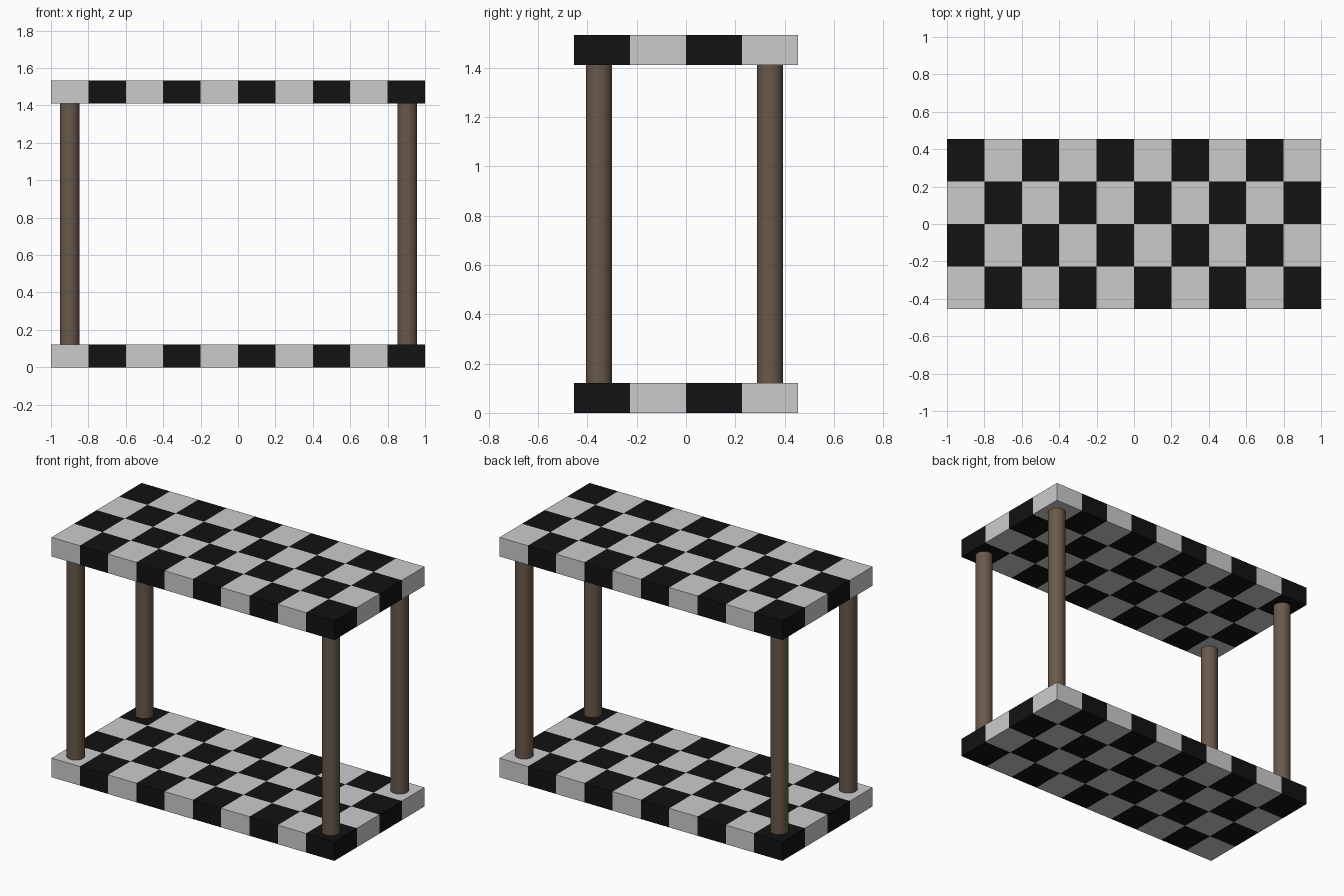
import bpy, bmesh

if "Cube" in bpy.data.objects:
    bpy.data.objects.remove(bpy.data.objects["Cube"])

NX, NY = 10, 4            # checker tiles along x and y
W, D, T = 2.0, 0.91, 0.122  # slab size
TOP_Z = 1.411             # underside of the upper slab


def material(name, rgb):
    m = bpy.data.materials.new(name)
    m.diffuse_color = (*rgb, 1)
    m.use_nodes = True
    m.node_tree.nodes["Principled BSDF"].inputs["Base Color"].default_value = m.diffuse_color
    return m


light = material("light_tile", (0.8, 0.8, 0.8))
dark = material("dark_tile", (0.006, 0.006, 0.006))
wood = material("brown_post", (0.14, 0.098, 0.07))


def checker_slab(name, z):
    """A closed box cut into tiles, coloured as a checkerboard on all sides."""
    bm = bmesh.new()
    bmesh.ops.create_cube(bm, size=1)
    bmesh.ops.scale(bm, vec=(W, D, T), verts=bm.verts)
    cuts = [((W * (i / NX - 0.5), 0, 0), (1, 0, 0)) for i in range(1, NX)]
    cuts += [((0, D * (j / NY - 0.5), 0), (0, 1, 0)) for j in range(1, NY)]
    for co, no in cuts:
        geom = bm.verts[:] + bm.edges[:] + bm.faces[:]
        bmesh.ops.bisect_plane(bm, geom=geom, plane_co=co, plane_no=no)
    for f in bm.faces:
        c = f.calc_center_median()
        i = min(NX - 1, int((c.x / W + 0.5) * NX))
        j = min(NY - 1, int((c.y / D + 0.5) * NY))
        f.material_index = (i + j) % 2   # front left tile is light
    me = bpy.data.meshes.new(name)
    bm.to_mesh(me)
    bm.free()
    me.materials.append(light)
    me.materials.append(dark)
    ob = bpy.data.objects.new(name, me)
    ob.location.z = z + T / 2
    bpy.context.collection.objects.link(ob)


# Lower and upper shelves
checker_slab("lower_shelf", 0)
checker_slab("upper_shelf", TOP_Z)

# Four round corner posts
for side, x in (("left", -0.9), ("right", 0.905)):
    for end, y in (("front", -0.353), ("back", 0.341)):
        bpy.ops.mesh.primitive_cylinder_add(
            vertices=32, radius=0.053, depth=TOP_Z - T,
            location=(x, y, (TOP_Z + T) / 2))
        post = bpy.context.object
        post.name = f"{end}_{side}_post"
        post.data.materials.append(wood)
        bpy.ops.object.shade_smooth_by_angle()
